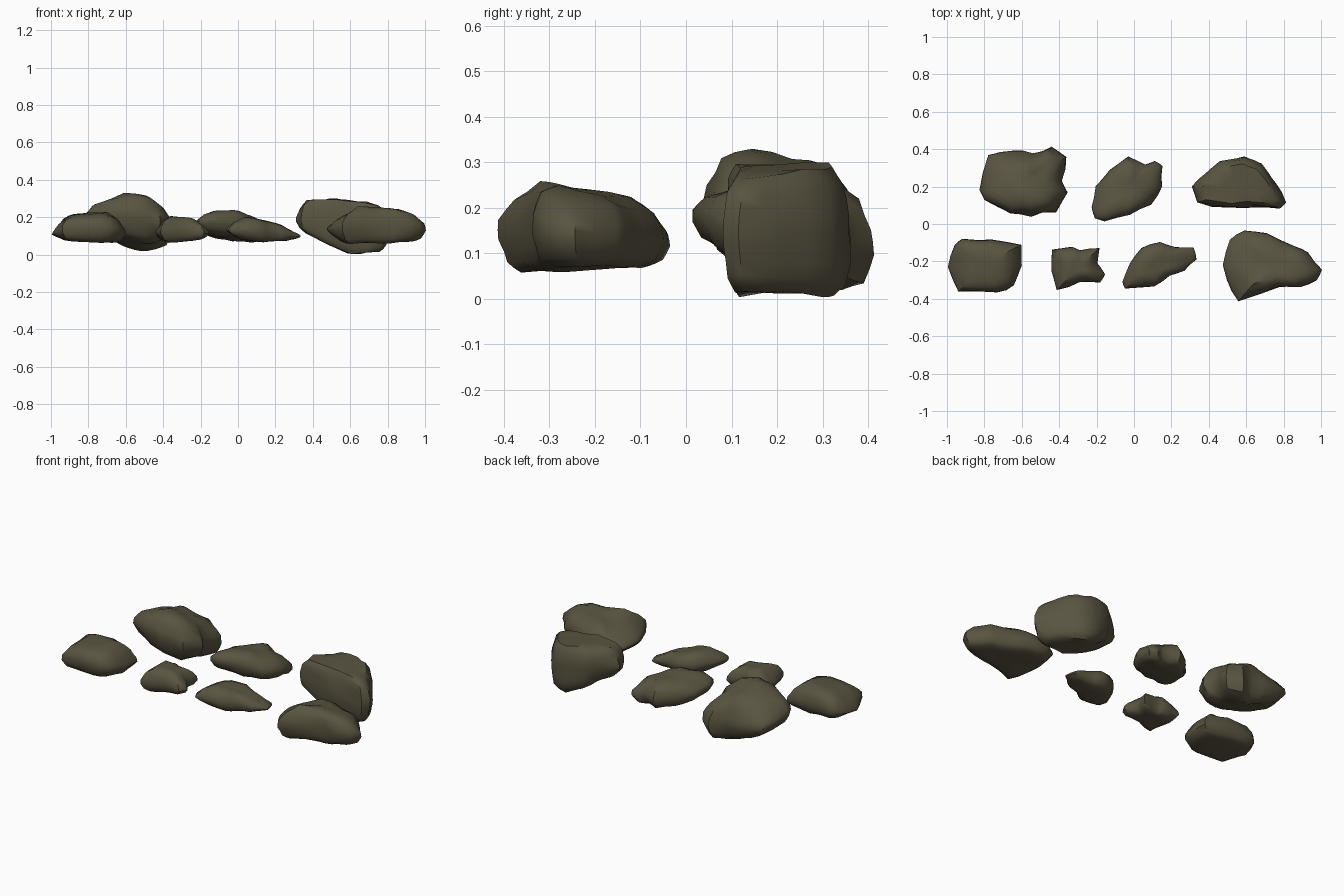
import bpy, bmesh
from mathutils import Vector, noise

if "Cube" in bpy.data.objects:
    bpy.data.objects.remove(bpy.data.objects["Cube"])

stone = bpy.data.materials.new("olive_brown_stone")
stone.diffuse_color = (0.100, 0.089, 0.053, 1)
stone.use_nodes = True
stone.node_tree.nodes["Principled BSDF"].inputs["Base Color"].default_value = stone.diffuse_color

# (height fraction, outline scale) of the rings that make up each rock
RINGS = [(0.0, 0.5), (0.1, 0.82), (0.38, 1.0), (0.62, 0.98), (0.87, 0.8), (1.0, 0.45)]


def span(profile, x):
    """Bottom and top height of the rock at x, from its front profile."""
    if x <= profile[0][0]:
        return profile[0][1:]
    for (x0, a0, b0), (x1, a1, b1) in zip(profile, profile[1:]):
        if x <= x1:
            t = (x - x0) / (x1 - x0)
            return a0 + (a1 - a0) * t, b0 + (b1 - b0) * t
    return profile[-1][1:]


def rock(name, outline, profile, rough=0.012, box=(0.1, 0.0), tilt=(0, 0)):
    """Loft rings of the plan outline between the bottom and top of the front profile.
    box: how square the (bottom, top) rims are; tilt: (bottom, top) slope towards the back."""
    pts = [Vector(p) for p in outline]
    c = sum(pts, Vector((0, 0))) / len(pts)
    bm = bmesh.new()

    def vert(p, f):
        lo, hi = span(profile, p.x)
        lo += tilt[0] * (p.y - c.y)
        hi += tilt[1] * (p.y - c.y)
        return bm.verts.new((p.x, p.y, lo + (hi - lo) * f))

    rings = []
    for f, s in RINGS:
        s = 1 - (1 - s) * (1 - box[f > 0.5])
        rings.append([vert(c + (p - c) * s, f) for p in pts])
    n = len(pts)
    for a, b in zip(rings, rings[1:]):
        for i in range(n):
            j = (i + 1) % n
            bm.faces.new((a[i], a[j], b[j], b[i]))
    for ring, f in ((rings[0], 0), (rings[-1], 1)):
        hub = vert(c, f)
        for i in range(n):
            bm.faces.new((ring[i], ring[(i + 1) % n], hub))
    # chipped, uneven surface
    bmesh.ops.recalc_face_normals(bm, faces=bm.faces[:])
    bmesh.ops.subdivide_edges(bm, edges=bm.edges[:], cuts=1, use_grid_fill=True)
    bmesh.ops.smooth_vert(bm, verts=bm.verts[:], factor=0.12,
                          use_axis_x=True, use_axis_y=True, use_axis_z=True)
    bm.normal_update()
    moves = [(v, v.normal * rough * (noise.noise(v.co * 11) + 0.1)) for v in bm.verts]
    for v, d in moves:
        v.co += d
        v.co.z = max(v.co.z, 0)
    mesh = bpy.data.meshes.new(name)
    bm.to_mesh(mesh)
    bm.free()
    mesh.materials.append(stone)
    ob = bpy.data.objects.new(name, mesh)
    bpy.context.collection.objects.link(ob)
    bpy.context.view_layer.objects.active = ob
    ob.select_set(True)
    bpy.ops.object.shade_smooth_by_angle(angle=0.8)
    ob.select_set(False)


# Back row
rock("back_left_rock",
     [(-.83, .18), (-.78, .37), (-.65, .385), (-.54, .375), (-.44, .41), (-.36, .36),
      (-.385, .23), (-.36, .17), (-.42, .07), (-.55, .045), (-.66, .06), (-.80, .13)],
     [(-.83, .14, .25), (-.6, .06, .31), (-.5, .04, .295), (-.37, .06, .255)],
     0.015, (0.25, 0.1), (-.2, -.25))
rock("back_middle_rock",
     [(-.225, .09), (-.20, .20), (-.13, .29), (-.03, .355), (.06, .32), (.11, .335),
      (.15, .31), (.155, .20), (.09, .105), (-.02, .045), (-.16, .015), (-.21, .03)],
     [(-.22, .12, .20), (-.05, .085, .235), (.15, .08, .185)], 0.012, (0.4, 0.2), (-.12, -.12))
rock("back_right_rock",
     [(.31, .20), (.38, .27), (.46, .33), (.59, .36), (.68, .32), (.76, .22),
      (.81, .115), (.78, .085), (.62, .095), (.51, .085), (.33, .11)],
     [(.31, .15, .23), (.35, .12, .29), (.5, .05, .295), (.6, 0, .29),
      (.76, .02, .265), (.81, .04, .25)], 0.012, (0.6, 0.6))

# Front row
rock("front_left_rock",
     [(-1, -.23), (-.96, -.11), (-.92, -.08), (-.76, -.085), (-.60, -.11),
      (-.605, -.22), (-.64, -.33), (-.73, -.37), (-.94, -.36)],
     [(-1, .09, .13), (-.94, .075, .205), (-.8, .07, .225), (-.68, .065, .23), (-.6, .07, .17)],
     0.01, (0.3, 0.1))
rock("front_small_rock",
     [(-.44, -.135), (-.33, -.12), (-.29, -.145), (-.185, -.13), (-.195, -.21),
      (-.15, -.27), (-.18, -.315), (-.29, -.31), (-.415, -.355), (-.44, -.25)],
     [(-.44, .09, .16), (-.38, .07, .205), (-.24, .075, .195), (-.16, .09, .15)],
     0.01, (0.3, 0.05))
rock("front_middle_rock",
     [(-.06, -.31), (-.02, -.21), (.04, -.13), (.14, -.095), (.22, -.13), (.32, -.125),
      (.335, -.19), (.27, -.25), (.19, -.275), (.11, -.335), (-.05, -.345)],
     [(-.06, .11, .16), (.02, .08, .205), (.14, .07, .185), (.33, .08, .12)],
     0.01, (0.35, 0.15))
rock("front_right_rock",
     [(.47, -.22), (.51, -.08), (.59, -.035), (.71, -.05), (.86, -.12), (.93, -.15),
      (1.0, -.245), (.975, -.30), (.89, -.335), (.78, -.335), (.555, -.415), (.49, -.30)],
     [(.47, .11, .17), (.56, .07, .20), (.65, .065, .24), (.9, .07, .235), (1, .08, .21)],
     0.01, (0.5, 0.15), (.05, -.2))
